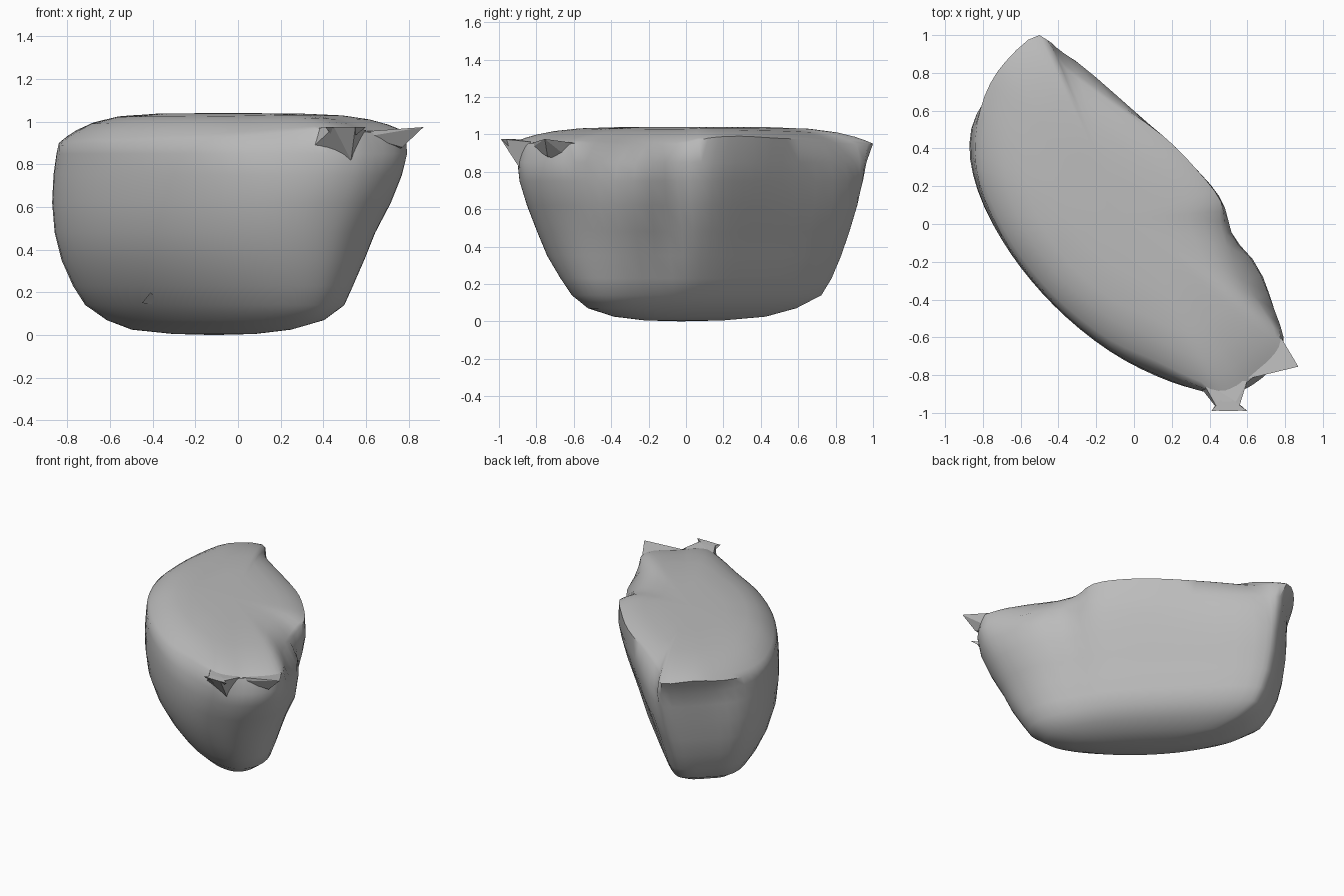
import bpy
import bmesh
import math
from mathutils import Vector

cube = bpy.data.objects.get("Cube")
if cube:
    bpy.data.objects.remove(cube, do_unlink=True)

# Material
grey = bpy.data.materials.new("stone_grey")
colour = (0.5, 0.5, 0.5, 1)
grey.diffuse_color = colour
grey.use_nodes = True
grey.node_tree.nodes["Principled BSDF"].inputs["Base Color"].default_value = colour


def finish(name, bm, smooth_angle=None):
    """Turn a bmesh into a named object with the shared material."""
    bmesh.ops.recalc_face_normals(bm, faces=bm.faces)
    mesh = bpy.data.meshes.new(name)
    bm.to_mesh(mesh)
    bm.free()
    mesh.materials.append(grey)
    obj = bpy.data.objects.new(name, mesh)
    bpy.context.collection.objects.link(obj)
    if smooth_angle:
        bpy.ops.object.select_all(action="DESELECT")
        obj.select_set(True)
        bpy.context.view_layer.objects.active = obj
        bpy.ops.object.shade_smooth_by_angle(angle=math.radians(smooth_angle))


def catmull(points, steps):
    """Closed smooth curve through the points."""
    out, count = [], len(points)
    for i in range(count):
        a, b, c, d = (points[(i + k) % count] for k in (-1, 0, 1, 2))
        for k in range(steps):
            t = k / steps
            out.append(0.5 * (2 * b + (c - a) * t + (2 * a - 5 * b + 4 * c - d) * t**2
                              + (3 * b - a - 3 * c + d) * t**3))
    return out


ROOT = math.sqrt(2)


def to_axes(p):
    """World to (across, along) the diagonal body."""
    return (p.x + p.y) / ROOT, (p.x - p.y) / ROOT


def from_axes(u, v, z):
    return Vector(((u + v) / ROOT, (u - v) / ROOT, z))


# Rim of the top face, rounded over on the front right, sharp at the back left
rim = [Vector(p) for p in (
    (-.5, 1, .95), (-.68, .86, .965), (-.79, .68, .93), (-.84, .45, .9), (-.82, .22, .89),
    (-.71, -.04, .9), (-.56, -.26, .9), (-.37, -.46, .91), (-.13, -.64, .92), (.11, -.75, .94),
    (.32, -.85, .96), (.45, -.89, .97), (.55, -.87, .96), (.62, -.82, .95), (.76, -.7, .95),
    (.77, -.57, .95), (.59, -.3, .94), (.49, -.05, .94), (.46, .12, .98), (.33, .29, .99),
    (.15, .47, .98), (-.13, .67, .97), (-.37, .85, .95))]
rim = catmull(rim, 3)
axes = [to_axes(p) for p in rim]
us, vs = zip(*axes)


def normalised(x, values):
    low, high = min(values), max(values)
    return 2 * (x - low) / (high - low) - 1


def section(z, u0, u1, v0, v1, blend):
    """Wall ring: rim outline fitted to bounds, blended to an oval with one boxy corner
    and a shallow dent in the left wall."""
    ring = []
    for u, v in axes:
        a, b = normalised(u, us), normalised(v, vs)
        power = 2 if a < 0 else 2.2 if b > 0 else 9
        size = (abs(a)**power + abs(b)**power)**(1 / power)
        k = 1 + blend * (1 / size - 1)
        across = (u0 + u1) / 2 + a * k * (u1 - u0) / 2
        along = (v0 + v1) / 2 + b * k * (v1 - v0) / 2
        if a > 0:
            across -= .06 * z * math.exp(-((along - .42) / .14)**2)
        ring.append(from_axes(across, along, z))
    return ring


# Body rings, from the crown of the top down to the keel
crown = Vector((-.06, .03, 1.04))
rings = []
for s in (.15, .4, .65, .8, .9, .96):
    ring = []
    for p in rim:
        q = crown.lerp(p, s)
        q.z = p.z + (crown.z - p.z) * (1 - s**5)
        ring.append(q)
    rings.append(ring)
rings.append(rim)
for level in ((.85, -.6, .44, -1.04, 1.06, .6), (.75, -.605, .42, -1.03, 1.04, .8),
              (.62, -.6, .385, -1.01, .98, 1), (.48, -.58, .34, -.99, .9, 1),
              (.35, -.535, .3, -.96, .84, 1), (.23, -.47, .265, -.915, .77, 1),
              (.14, -.405, .23, -.865, .715, 1), (.07, -.33, .15, -.74, .61, 1),
              (.025, -.26, .06, -.58, .42, 1), (.005, -.18, -.02, -.32, .2, 1)):
    rings.append(section(*level))

bm = bmesh.new()
loops = [[bm.verts.new(p) for p in ring] for ring in rings]
count = len(rim)
for upper, lower in zip(loops, loops[1:]):
    for i in range(count):
        j = (i + 1) % count
        bm.faces.new((upper[i], upper[j], lower[j], lower[i]))
for ring, tip in ((loops[0], crown), (loops[-1], from_axes(-.1, -.06, 0))):
    centre = bm.verts.new(tip)
    for i in range(count):
        bm.faces.new((ring[i], ring[(i + 1) % count], centre))
finish("body", bm, 50)


def hull(name, points):
    """Small faceted solid around a few points."""
    bm = bmesh.new()
    for p in points:
        bm.verts.new(p)
    result = bmesh.ops.convex_hull(bm, input=bm.verts)
    loose = [e for e in result["geom_interior"] if isinstance(e, bmesh.types.BMVert)]
    bmesh.ops.delete(bm, geom=loose, context="VERTS")
    finish(name, bm)


# Ragged spikes on the front end of the rim
hull("front_spike_stem", ((.45, -.99, .975), (.55, -.99, .975), (.44, -.94, .975),
                          (.54, -.94, .975), (.36, -.83, .97), (.6, -.83, .96),
                          (.53, -.89, .82), (.34, -.85, .87)))
hull("front_spike_left", ((.6, -.99, .975), (.5, -.985, .975), (.52, -.93, .975), (.53, -.93, .92)))
hull("front_spike_right", ((.41, -.99, .975), (.5, -.985, .975), (.46, -.93, .975), (.45, -.93, .92)))
hull("corner_spike", ((.87, -.755, .975), (.76, -.57, .95), (.6, -.82, .955),
                      (.77, -.74, .88), (.72, -.6, .85), (.6, -.82, .93)))
# Small nick on the lower front wall
hull("wall_nick", ((-.41, -.23, .2), (-.45, -.14, .15), (-.36, -.2, .14), (-.38, -.1, .19)))
